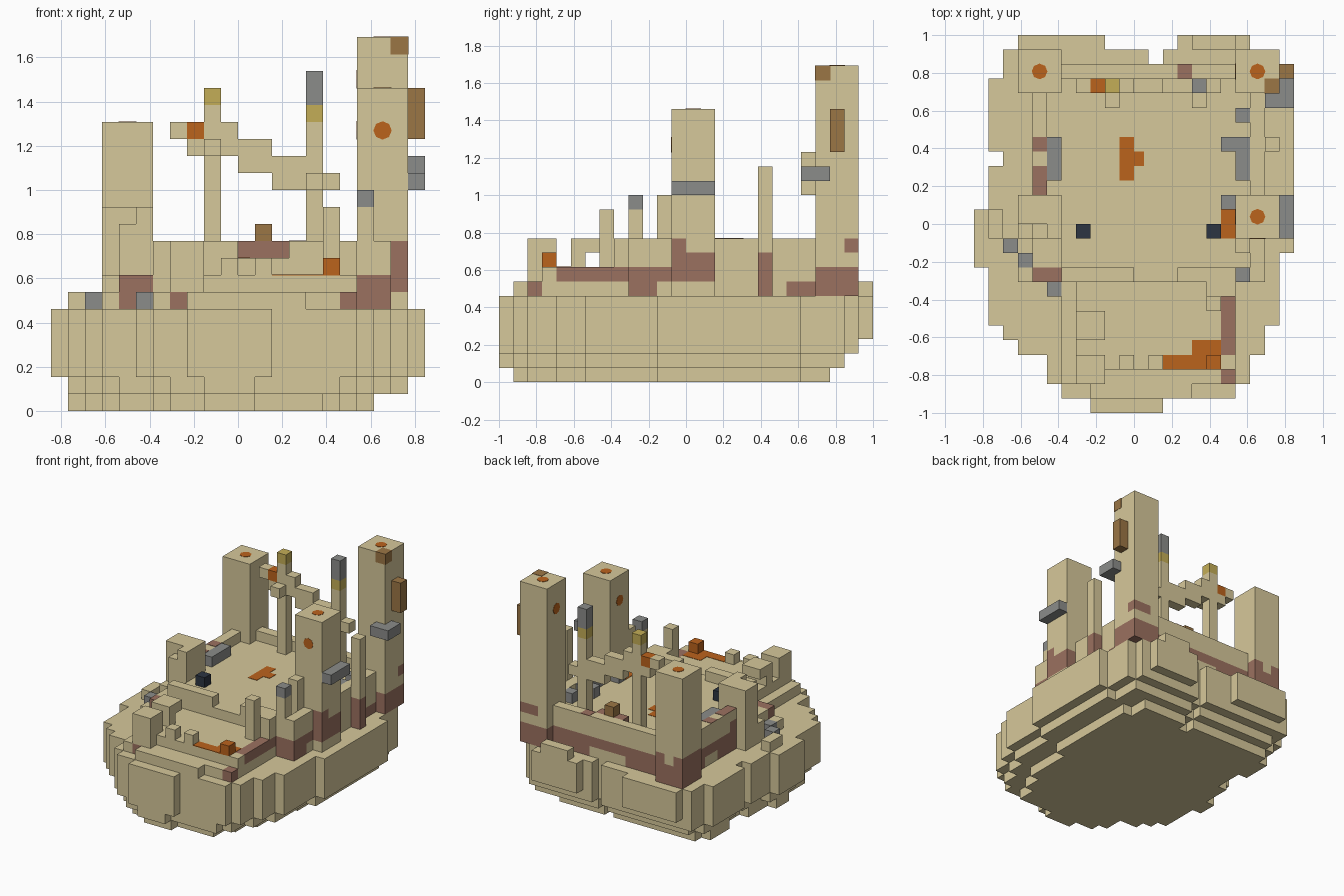
import bpy, bmesh, math
from itertools import product
from mathutils import Vector

if "Cube" in bpy.data.objects:
    bpy.data.objects.remove(bpy.data.objects["Cube"], do_unlink=True)

UNIT = 2 / 26                       # one block
ORIGIN = Vector((-11, -13, 0))      # grid corner to model centre


def material(name, red, green, blue):
    mat = bpy.data.materials.new(name)
    mat.use_nodes = True
    mat.diffuse_color = (red, green, blue, 1)
    mat.node_tree.nodes["Principled BSDF"].inputs["Base Color"].default_value = (red, green, blue, 1)
    return mat


sand = material("sandstone", .675, .58, .325)
clay = material("weathered clay", .33, .165, .117)
iron = material("grey iron", .26, .265, .255)
rust = material("orange rust", .5, .125, .012)
wood = material("brown wood", .33, .18, .06)
brass = material("yellow brass", .55, .42, .095)
coal = material("dark coal", .025, .035, .055)

SIDES = [Vector(d) for d in ((1, 0, 0), (-1, 0, 0), (0, 1, 0), (0, -1, 0), (0, 0, 1), (0, 0, -1))]


def box(i, j, k, wide=1, deep=1, tall=1):
    """Set of block cells, from its lowest corner."""
    return set(product(range(i, i + wide), range(j, j + deep), range(k, k + tall)))


def build(name, cells, main=sand, other=None, rule=None):
    """Mesh of the exposed block faces; cells meeting the rule take the other colour."""
    bm = bmesh.new()
    corners = {}
    for cell in sorted(cells):
        for side in SIDES:
            if tuple(int(c + s) for c, s in zip(cell, side)) in cells:
                continue
            across = Vector((side.y, side.z, side.x))
            up = side.cross(across)
            centre = Vector(cell) + Vector((.5, .5, .5)) + side / 2
            verts = []
            for a, b in ((-1, -1), (1, -1), (1, 1), (-1, 1)):
                spot = centre + across * a / 2 + up * b / 2
                key = tuple(round(c) for c in spot)
                if key not in corners:
                    corners[key] = bm.verts.new((Vector(key) + ORIGIN) * UNIT)
                verts.append(corners[key])
            face = bm.faces.new(verts)
            face.material_index = 1 if rule and rule(*cell) else 0
    mesh = bpy.data.meshes.new(name)
    bm.to_mesh(mesh)
    bm.free()
    mesh.materials.append(main)
    if other:
        mesh.materials.append(other)
    obj = bpy.data.objects.new(name, mesh)
    bpy.context.scene.collection.objects.link(obj)


# Clay levels along the left flank, by depth row
FLANK = {9: (6, 7), 10: (6, 7), 11: (7,), 12: (7, 8, 9), 13: (7, 8), 14: (7, 8),
         20: (6,), 21: (6,), 22: (6, 7), 23: (6, 7), 24: (6, 7, 9)}


def stained(i, j, k):
    """Irregular band of clay along the foot of the walls."""
    if j < 9:       # terrace edge
        return (k == 7 and i == 17 and j > 3) or (k == 6 and j == 2 and i in (7, 17))
    if i >= 18:     # left flank and its towers
        if j == 12 and i < 20:
            return k == 7
        return k in FLANK.get(j, ()) and (k < 8 or i > 18)
    if j < 13:      # ruined wing
        return j == 9 and i < 6 and k < 8
    ragged = ((i + 2 * j) // 4) % 4
    on_edge = i == 4 or j == 23
    return 6 <= k < (9 if ragged == 0 and on_edge else 8) and not (ragged == 2 and k == 6)


def spot(name, i, j, k, axis="z"):
    """Thin eight-sided rust plate on a flat face."""
    turn = {"z": (0, 0, 0), "x": (0, math.pi / 2, 0), "y": (math.pi / 2, 0, 0)}[axis]
    bpy.ops.mesh.primitive_cylinder_add(vertices=8, radius=UNIT * .54, depth=.005,
                                        location=(Vector((i, j, k)) + ORIGIN) * UNIT, rotation=turn)
    bpy.context.object.name = name
    bpy.context.object.data.materials.append(rust)


def plate(name, i, j, k, wide, deep, mat=rust):
    """Thin painted sheet lying on a top face."""
    bm = bmesh.new()
    bmesh.ops.create_cube(bm, size=1)
    bmesh.ops.scale(bm, vec=(wide * UNIT, deep * UNIT, .005), verts=bm.verts)
    centre = (Vector((i + wide / 2, j + deep / 2, k)) + ORIGIN) * UNIT
    bmesh.ops.translate(bm, vec=centre, verts=bm.verts)
    mesh = bpy.data.meshes.new(name)
    bm.to_mesh(mesh)
    bm.free()
    mesh.materials.append(mat)
    bpy.context.scene.collection.objects.link(bpy.data.objects.new(name, mesh))


# Rocky base: outline rows (depth rows, left, right), shrinking downwards
ROWS = [(1, 8, 13), (1, 6, 18), (2, 5, 19), (1, 3, 20), (1, 2, 20), (4, 1, 21), (1, 0, 21), (3, 0, 22),
        (3, 1, 22), (1, 2, 22), (3, 1, 22), (2, 1, 21), (1, 2, 21), (1, 2, 20), (1, 3, 19)]
outline, row = set(), 0
for count, left, right in ROWS:
    for row in range(row, row + count):
        outline |= {(i, row) for i in range(left, right)}
    row += 1
outline -= {(i, 25) for i in range(9, 14)} | {(12, 24)}


def shrink(shape, steps):
    return {(i, j) for i, j in shape if all((i + a, j + b) in shape for a, b in steps)}


third = {(i, j) for i, j in outline if j < 25}
second = shrink(third, ((1, 0), (-1, 0), (0, 1)))
lowest = shrink(second, ((2, 0), (0, 1), (0, -1)))
layers = [lowest, second, third, outline, outline, outline]
rock = {(i, j, k) for k, layer in enumerate(layers) for i, j in layer}
rock |= box(1, 12, 6, 1, 2) | box(15, 25, 6, 3) | box(3, 9, 6)
build("rock_base", rock)

# Keep: courtyard floor with low walls and a gate gap in front
keep = box(6, 9, 6, 14, 15, 3) | box(4, 12, 6, 2, 12, 3) | box(4, 9, 6, 2, 3, 2)
keep |= box(4, 15, 9, 1, 7) | box(19, 9, 9, 1, 13) | box(6, 23, 9, 12)
keep |= box(6, 9, 9, 5) | box(14, 9, 9, 6)
build("keep_walls", keep, sand, clay, stained)

# Front terrace with its step, parapet blocks and broken arch
terrace = box(6, 2, 6, 12, 7) | box(8, 1, 6, 7) | box(7, 3, 7, 11, 6)
terrace |= box(7, 2, 7, 2, 2, 3) | box(7, 5, 8, 2, 1, 2) | box(7, 6, 9, 2)
terrace |= box(10, 3, 8) | box(12, 3, 8)
build("front_terrace", terrace, sand, clay, stained)

# Towers
build("tall_tower", box(18, 22, 6, 3, 3, 16), sand, clay, stained)
build("back_right_tower", box(3, 22, 6, 3, 3, 11), sand, clay,
      lambda i, j, k: k < 8 or (k == 8 and i + j != 28))
build("middle_tower", box(18, 12, 6, 3, 3, 13), sand, clay, stained)
ruin = box(3, 13, 6, 3, 2, 6) | box(5, 12, 6, 1, 1, 6) | box(4, 12, 6, 1, 1, 5) | box(3, 12, 6, 1, 1, 2)
build("ruined_tower", ruin)
build("tower_buttress", box(18, 11, 6, 1, 1, 7), sand, clay, stained)

# Posts
build("side_post", box(20, 18, 6, 1, 1, 9), sand, clay, lambda i, j, k: k < 9)
build("capped_post", box(18, 9, 10, 1, 1, 3), sand, iron, lambda i, j, k: k == 12)
build("terrace_post", box(16, 7, 8, 1, 1, 4))
build("terrace_ledge", box(16, 8, 8, 2, 1, 2))

# Broken bridge on two poles
bridge = box(7, 22, 16, 4) | box(8, 22, 15, 5) | box(11, 22, 14, 4)
bridge |= box(13, 22, 13, 4) | box(9, 21, 15) | box(15, 21, 13)
build("broken_bridge", bridge, sand, rust, lambda i, j, k: i == 8 and k == 16)
build("short_pole", box(9, 22, 9, 1, 1, 6) | box(9, 22, 17, 1, 1, 2), sand, brass, lambda i, j, k: k == 18)
build("long_pole", box(15, 22, 9, 1, 1, 4) | box(15, 22, 14, 1, 1, 3))
build("long_pole_top", box(15, 22, 17, 1, 1, 3), iron, brass, lambda i, j, k: k == 17)

# Fittings on the towers
build("wood_lantern", box(21, 23, 16, 1, 1, 3), wood)
build("tall_tower_bracket", box(21, 21, 14, 1, 2) | box(20, 21, 14), iron)
build("middle_tower_bracket", box(21, 12, 13, 1, 3), iron)

# Loose blocks in the courtyard and on the rock
build("coal_blocks", box(7, 12, 9) | box(16, 12, 9), coal)
build("left_rail", box(18, 16, 9, 1, 3) | box(17, 18, 9) | box(18, 20, 9) | box(17, 14, 9), iron)
build("right_rail", box(5, 16, 9, 1, 3), iron)
build("rock_stones", box(2, 11, 6) | box(3, 10, 6) | box(5, 8, 6), iron)
build("rust_block", box(16, 3, 8), rust)
build("clay_ledge", box(11, 22, 9, 3), clay)
build("wood_block", box(12, 22, 10), wood)

# Painted patches
for name, i, j, k in (("tall", 19.5, 23.5, 22), ("back_right", 4.5, 23.5, 17), ("middle", 19.5, 13.5, 19)):
    spot(name + "_tower_roof_spot", i, j, k)
spot("middle_tower_front_spot", 19.5, 12, 16.5, "y")
spot("middle_tower_side_spot", 18, 13.5, 16.5, "x")
spot("tall_tower_side_spot", 18, 23.5, 19.5, "x")
plate("floor_patch", 10, 16, 9, 1, 3)
plate("floor_patch_arm", 11, 17, 9, .7, 1)
plate("floor_patch_side", 17, 12, 9, 1, 2)
plate("terrace_patch", 13, 3, 8, 4, 1)
plate("terrace_patch_corner", 15, 4, 8, 2, 1)
plate("wall_top_stain", 4, 15, 10, 1, 2, clay)
plate("wall_top_stain_back", 4, 18, 10, 1, 1, clay)
plate("back_wall_stain", 14, 23, 10, 1, 1, clay)

# Brown corner of the tall tower, standing just proud of it
bpy.ops.mesh.primitive_cube_add(size=UNIT * 1.06, location=(Vector((20.5, 22.5, 21.5)) + ORIGIN) * UNIT)
bpy.context.object.name = "tall_tower_corner"
bpy.context.object.data.materials.append(wood)
